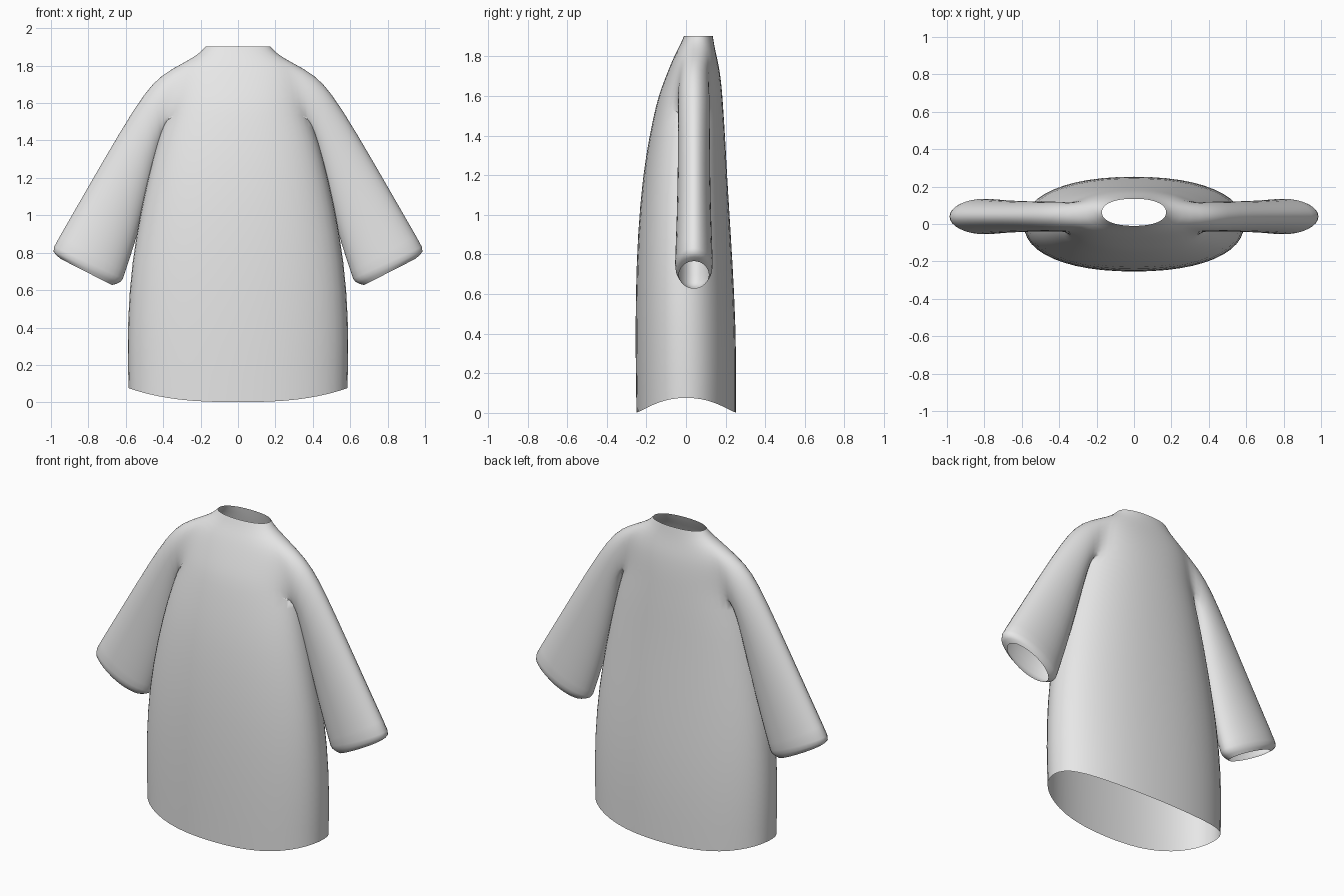
import bpy, bmesh
from math import sin, cos, pi, copysign

default = bpy.data.objects.get("Cube")
if default:
    bpy.data.objects.remove(default, do_unlink=True)

# Cloth colour
cloth = bpy.data.materials.new("light_grey_cloth")
cloth.use_nodes = True
grey = (0.8, 0.8, 0.8, 1)
cloth.diffuse_color = grey
cloth.node_tree.nodes["Principled BSDF"].inputs["Base Color"].default_value = grey

SEGMENTS = 24     # columns around the body
SLEEVE = 16       # points around an armhole
FIRST_ROW = 6     # lowest row of the armhole

# Body rows: height, half width, front y, back y
BODY = [
    (0.00, 0.585, -0.250, 0.252),
    (0.30, 0.592, -0.255, 0.254),
    (0.60, 0.583, -0.254, 0.244),
    (0.90, 0.545, -0.244, 0.226),
    (1.20, 0.482, -0.218, 0.207),
    (1.40, 0.430, -0.184, 0.197),
    (1.55, 0.378, -0.152, 0.187),
    (1.62, 0.364, -0.131, 0.182),
    (1.69, 0.352, -0.105, 0.175),
    (1.75, 0.338, -0.081, 0.166),
    (1.81, 0.300, -0.055, 0.152),
    (1.86, 0.210, -0.028, 0.142),
    (1.903, 0.172, -0.010, 0.135),
]

# Sleeve rings: underside x, z, top x, z, half thickness
ARM = [
    (0.390, 1.45, 0.410, 1.755, 0.080),
    (0.420, 1.33, 0.500, 1.660, 0.080),
    (0.475, 1.11, 0.630, 1.455, 0.081),
    (0.550, 0.84, 0.810, 1.145, 0.086),
    (0.608, 0.67, 0.980, 0.850, 0.096),
    (0.615, 0.64, 1.004, 0.808, 0.096),
    (0.670, 0.625, 0.950, 0.768, 0.076),
]


def rounded(value):
    """Fuller than an ellipse, for the flattened body section."""
    return copysign(abs(value) ** 0.9, value)


def band(bm, lower, upper):
    """Join two closed rings with quads."""
    n = len(lower)
    for i in range(n):
        j = (i + 1) % n
        bm.faces.new((lower[i], lower[j], upper[j], upper[i]))


bm = bmesh.new()

# Body, with a hem that rises at the sides
rows = []
for r, (z, width, front, back) in enumerate(BODY):
    ring = []
    for k in range(SEGMENTS):
        a = 2 * pi * k / SEGMENTS
        lift = 0.078 * abs(cos(a)) ** 2.5 if r == 0 else 0
        y = (front + back) / 2 + (back - front) / 2 * 1.01 * rounded(sin(a))
        ring.append(bm.verts.new((width * 1.01 * rounded(cos(a)), y, z + lift)))
    rows.append(ring)
for lower, upper in zip(rows, rows[1:]):
    band(bm, lower, upper)

# Armhole path as (column, row) steps, starting at the armpit
path = ([(c, 0) for c in (0, 1)] + [(2, r) for r in range(4)]
        + [(c, 4) for c in (2, 1, 0, -1)] + [(-2, r) for r in (4, 3, 2, 1)]
        + [(c, 0) for c in (-2, -1)])

# Cut both armholes and draw each sleeve out to its turned-in cuff
for side, centre in ((1, 0), (-1, SEGMENTS // 2)):
    def at(c, r):
        return rows[FIRST_ROW + r][(centre + side * c) % SEGMENTS]

    armhole = [at(c, r) for c, r in path]
    inner = [at(c, r) for c in (-1, 0, 1) for r in (1, 2, 3)]
    bmesh.ops.delete(bm, geom=inner, context='VERTS')
    previous = armhole
    for x0, z0, x1, z1, half in ARM:
        ring = []
        for i in range(SLEEVE):
            a = 2 * pi * i / SLEEVE
            t = 0.5 - 0.5 * cos(a)
            ring.append(bm.verts.new((side * (x0 + (x1 - x0) * t),
                                      0.04 + half * 1.02 * sin(a),
                                      z0 + (z1 - z0) * t)))
        band(bm, previous, ring)
        previous = ring

bmesh.ops.recalc_face_normals(bm, faces=bm.faces)
mesh = bpy.data.meshes.new("long_sleeved_shirt")
bm.to_mesh(mesh)
bm.free()
mesh.materials.append(cloth)
for face in mesh.polygons:
    face.use_smooth = True

shirt = bpy.data.objects.new("long_sleeved_shirt", mesh)
bpy.context.collection.objects.link(shirt)
smooth = shirt.modifiers.new("soft_cloth", 'SUBSURF')
smooth.levels = smooth.render_levels = 1
